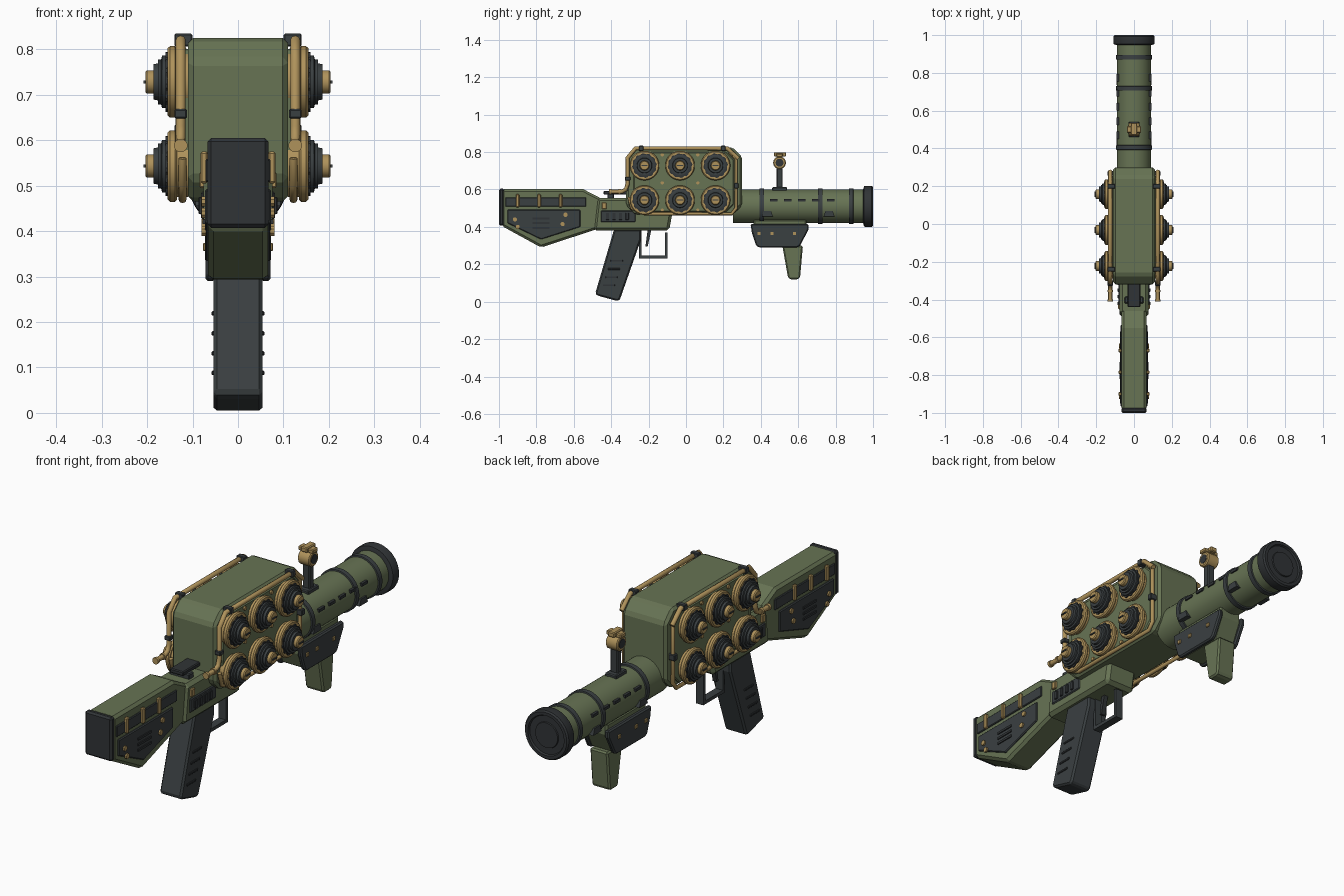
import bpy, bmesh, math
from mathutils import Vector


def material(name, rgb):
    m = bpy.data.materials.new(name)
    m.diffuse_color = (*rgb, 1)
    return m


GREEN = material("olive_green", (0.135, 0.172, 0.088))
DARK = material("gunmetal", (0.042, 0.050, 0.053))
BLACK = material("dark_steel", (0.030, 0.034, 0.037))
BRASS = material("brass", (0.43, 0.29, 0.105))


def finish(name, bm, mat, bevel=0, mirror=False, smooth=False):
    bmesh.ops.recalc_face_normals(bm, faces=bm.faces)
    me = bpy.data.meshes.new(name)
    bm.to_mesh(me)
    bm.free()
    me.materials.append(mat)
    ob = bpy.data.objects.new(name, me)
    bpy.context.collection.objects.link(ob)
    if bevel:
        b = ob.modifiers.new("bevel", "BEVEL")
        b.width, b.segments, b.limit_method = bevel, 1, "ANGLE"
    if mirror:
        ob.modifiers.new("mirror", "MIRROR").use_mirror_merge = False
    if smooth:
        bpy.context.view_layer.objects.active = ob
        ob.select_set(True)
        bpy.ops.object.shade_smooth_by_angle(angle=math.radians(35))
        ob.select_set(False)
    return ob


def prism(name, pts, x0, x1, mat, bevel=0, mirror=False):
    """Side profile of (y, z) points extruded from x0 to x1."""
    bm = bmesh.new()
    a, b = ([bm.verts.new((x, y, z)) for y, z in pts] for x in (x0, x1))
    bm.faces.new(a)
    bm.faces.new(b)
    for i in range(len(pts)):
        j = (i + 1) % len(pts)
        bm.faces.new((a[i], a[j], b[j], b[i]))
    return finish(name, bm, mat, bevel, mirror)


def box(name, x, y, z, mat, bevel=0, mirror=False):
    return prism(name, [(y[0], z[0]), (y[1], z[0]), (y[1], z[1]), (y[0], z[1])],
                 x[0], x[1], mat, bevel, mirror)


def lathe(name, axis, c, profile, mat, n=32, mirror=False, tooth=0):
    """Spin (radius, distance) points about an x or y axis line through c = other two coordinates."""
    bm = bmesh.new()
    rings = []
    for r, t in profile:
        ring = []
        for i in range(n):
            a = 2 * math.pi * (i + 0.5) / n
            q = r * (1 - tooth * (i // 2 % 2))
            u, v = c[0] + q * math.cos(a), c[1] + q * math.sin(a)
            ring.append(bm.verts.new((t, u, v) if axis == "x" else (u, t, v)))
        rings.append(ring)
    for p, q in zip(rings, rings[1:]):
        for i in range(n):
            bm.faces.new((p[i], p[(i + 1) % n], q[(i + 1) % n], q[i]))
    bm.faces.new(rings[0])
    bm.faces.new(rings[-1])
    return finish(name, bm, mat, 0, mirror, smooth=not tooth)


def pipe(name, pts, r, mat, mirror=True):
    cu = bpy.data.curves.new(name, "CURVE")
    cu.dimensions, cu.bevel_depth, cu.bevel_resolution, cu.use_fill_caps = "3D", r, 2, True
    s = cu.splines.new("POLY")
    s.points.add(len(pts) - 1)
    for p, co in zip(s.points, pts):
        p.co = (*co, 1)
    ob = bpy.data.objects.new(name, cu)
    bpy.context.collection.objects.link(ob)
    cu.materials.append(mat)
    bpy.context.view_layer.objects.active = ob
    ob.select_set(True)
    bpy.ops.object.convert(target="MESH")
    ob = bpy.context.object
    bpy.ops.object.shade_smooth_by_angle(angle=math.radians(50))
    ob.select_set(False)
    if mirror:
        ob.modifiers.new("mirror", "MIRROR").use_mirror_merge = False
    return ob


def octagon(y0, y1, z0, z1, c):
    return [(y0 + c, z0), (y1 - c, z0), (y1, z0 + c), (y1, z1 - c),
            (y1 - c, z1), (y0 + c, z1), (y0, z1 - c), (y0, z0 + c)]


# Magazine housing with raised side panels
prism("housing", octagon(-0.32, 0.30, 0.465, 0.825, 0.05), -0.11, 0.11, GREEN, 0.012)
prism("side_panel", octagon(-0.28, 0.255, 0.48, 0.80, 0.04), 0.10, 0.12, GREEN, 0.005, True)

# Stepped canisters on both sides
for y in (-0.222, -0.032, 0.158):
    for z in (0.728, 0.543):
        lathe("canister_base", "x", (y, z), [(0.068, 0.11), (0.068, 0.134), (0.074, 0.134), (0.079, 0.139),
              (0.079, 0.150), (0.074, 0.155)], BRASS, mirror=True)
        lathe("canister_gear", "x", (y, z), [(0.066, 0.15), (0.066, 0.160)], BLACK, 48, True, 0.07)
        lathe("canister_steps", "x", (y, z), [(0.058, 0.155), (0.058, 0.167), (0.050, 0.169), (0.050, 0.176),
              (0.041, 0.176), (0.039, 0.186)], DARK, mirror=True)
        lathe("canister_knob", "x", (y, z), [(0.026, 0.18), (0.026, 0.200), (0.022, 0.204)], BRASS, 20, True)
        box("knob_slot", (0.20, 0.208), (y - 0.015, y + 0.015), (z - 0.003, z + 0.003), DARK, 0, True)

# Brass pipework framing the panel, with clamps
X = 0.126
pipe("outer_pipe", [(X, y, z) for y, z in ((-0.41, 0.588), (-0.345, 0.588), (-0.322, 0.60), (-0.312, 0.63),
     (-0.312, 0.77), (-0.27, 0.82), (0.22, 0.82), (0.28, 0.765))], 0.011, BRASS)
pipe("inner_pipe", [(0.122, y, z) for y, z in ((0.235, 0.80), (0.268, 0.765), (0.268, 0.50), (0.245, 0.470),
     (-0.22, 0.470), (-0.29, 0.50), (-0.305, 0.56))], 0.009, BRASS)
for y, z in ((-0.24, 0.82), (0.20, 0.82), (0.268, 0.62)):
    box("pipe_clamp", (0.10, 0.14), (y - 0.012, y + 0.012), (z - 0.014, z + 0.014), DARK, 0.003, True)
box("pipe_joint", (0.112, 0.14), (-0.327, -0.297), (0.648, 0.668), DARK, 0.003, True)
for y in (-0.405, -0.355):
    lathe("pipe_collar", "y", (X, 0.588), [(0.015, y - 0.006), (0.015, y + 0.006)], BRASS, 12, True)
for y in (-0.127, 0.063):
    for z in (0.635, 0.785, 0.49):
        lathe("panel_bolt", "x", (y, z), [(0.009, 0.115), (0.009, 0.128)], BRASS, 8, True)

# Barrel with bands and muzzle cap
C = (0, 0.51)
lathe("barrel", "y", C, [(0.09, 0.25), (0.09, 0.97)], GREEN, 40)
for y in (0.405, 0.718, 0.883):
    lathe("barrel_band", "y", C, [(0.088, y - 0.013), (0.096, y - 0.011), (0.096, y + 0.011),
          (0.088, y + 0.013)], DARK, 40)
lathe("muzzle_cap", "y", C, [(0.09, 0.947), (0.108, 0.952), (0.11, 0.957), (0.11, 0.993), (0.104, 1.0),
      (0.090, 1.0), (0.086, 0.992), (0.058, 0.992), (0.056, 0.997), (0.02, 0.997)], BLACK, 40)
for y in (0.47, 0.545, 0.62, 0.695, 0.775):
    box("barrel_slot", (0.07, 0.092), (y - 0.02, y + 0.02), (0.537, 0.550), BLACK, 0, True)
for y in (0.435, 0.765):
    prism("barrel_tab", [(y - 0.03, 0.455), (y + 0.03, 0.455), (y + 0.02, 0.485), (y - 0.02, 0.485)],
          0.06, 0.093, DARK, 0, True)

# Optical sight on a post
box("sight_post", (-0.018, 0.018), (0.484, 0.516), (0.585, 0.725), DARK, 0.004)
box("sight_foot", (-0.028, 0.028), (0.46, 0.54), (0.585, 0.612), DARK, 0.004)
lathe("sight_housing", "x", (0.50, 0.743), [(0.029, -0.03), (0.034, -0.026), (0.034, 0.026), (0.029, 0.03)], BRASS, 24)
lathe("sight_lens", "x", (0.50, 0.743), [(0.021, -0.032), (0.021, 0.032)], BLACK, 20)
box("sight_top", (-0.038, 0.038), (0.482, 0.518), (0.772, 0.792), BRASS, 0.004)
box("sight_top_rail", (-0.016, 0.016), (0.47, 0.535), (0.776, 0.799), BRASS, 0.004)

# Forward mount and grip
mount = [(0.345, 0.415), (0.655, 0.415), (0.655, 0.385), (0.61, 0.30), (0.595, 0.29),
         (0.39, 0.29), (0.375, 0.30), (0.352, 0.37)]
prism("mount_core", [(0.36, 0.44), (0.645, 0.44), (0.645, 0.39), (0.60, 0.295), (0.39, 0.295), (0.36, 0.37)],
      -0.055, 0.055, GREEN, 0.008)
prism("mount_plate", mount, 0.05, 0.072, DARK, 0.006, True)
for y in (0.39, 0.46, 0.58):
    box("mount_rivet", (0.07, 0.077), (y - 0.009, y + 0.009), (0.356, 0.374), BRASS, 0.002, True)
prism("front_grip", [(0.515, 0.30), (0.625, 0.30), (0.61, 0.13), (0.60, 0.12), (0.555, 0.12), (0.545, 0.13)],
      -0.045, 0.045, GREEN, 0.01)

# Shoulder stock with butt pad and side plates
prism("stock", [(-0.985, 0.602), (-0.55, 0.602), (-0.45, 0.55), (-0.47, 0.39), (-0.775, 0.29), (-0.985, 0.405)],
      -0.066, 0.066, GREEN, 0.012)
box("butt_pad", (-0.067, 0.067), (-1.0, -0.972), (0.407, 0.605), BLACK, 0.008)
box("stock_strip", (0.06, 0.072), (-0.965, -0.535), (0.508, 0.558), DARK, 0.003, True)
prism("stock_plate", [(-0.955, 0.492), (-0.565, 0.492), (-0.565, 0.40), (-0.775, 0.333), (-0.955, 0.42)],
      0.06, 0.073, DARK, 0.004, True)
for y in (-0.90, -0.785, -0.67):
    box("stock_pin", (0.066, 0.083), (y - 0.009, y + 0.009), (0.505, 0.575), BRASS, 0.004, True)
for y, z in ((-0.915, 0.44), (-0.90, 0.40), (-0.66, 0.415), (-0.645, 0.465)):
    lathe("stock_bolt", "x", (y, z), [(0.012, 0.07), (0.012, 0.080)], BRASS, 8, True)
for z in (0.395, 0.42, 0.445):
    box("stock_vent", (0.07, 0.078), (-0.82, -0.73), (z - 0.005, z + 0.005), BLACK, 0, True)

# Receiver, narrowing toward the bottom
prism("receiver", [(-0.475, 0.555), (-0.25, 0.555), (-0.25, 0.49), (-0.07, 0.49), (-0.09, 0.38), (-0.495, 0.38)],
      -0.076, 0.076, GREEN, 0.015)
box("receiver_panel", (0.07, 0.081), (-0.455, -0.27), (0.425, 0.487), DARK, 0.004, True)
for i in range(4):
    y = -0.42 + i * 0.035
    box("receiver_rib", (0.078, 0.087), (y - 0.009, y + 0.009), (0.437, 0.475), BLACK, 0.002, True)
box("receiver_latch", (0.07, 0.085), (-0.45, -0.425), (0.495, 0.53), BRASS, 0.003, True)
box("top_clip", (-0.034, 0.034), (-0.44, -0.315), (0.572, 0.592), BLACK, 0.004)
box("top_clip_foot", (-0.05, 0.05), (-0.42, -0.385), (0.548, 0.578), DARK, 0.004)

# Pistol grip with ridges
prism("pistol_grip", [(-0.385, 0.385), (-0.24, 0.385), (-0.24, 0.335), (-0.352, 0.015), (-0.365, 0.003),
      (-0.475, 0.033), (-0.485, 0.045)], -0.054, 0.054, DARK, 0.01)
for z in (0.088, 0.131, 0.175, 0.219):
    y = -0.47 + (z - 0.04) * 0.32
    box("grip_ridge", (0.05, 0.058), (y + 0.01, y + 0.075), (z - 0.005, z + 0.005), BLACK, 0.002, True)

# Trigger and guard
box("guard_bottom", (-0.018, 0.018), (-0.25, -0.098), (0.232, 0.247), DARK)
box("guard_front", (-0.018, 0.018), (-0.113, -0.098), (0.232, 0.37), DARK)
box("guard_rear", (-0.018, 0.018), (-0.25, -0.237), (0.232, 0.39), DARK)
prism("trigger", [(-0.205, 0.385), (-0.185, 0.385), (-0.205, 0.295), (-0.217, 0.295)], -0.01, 0.01, BLACK)
